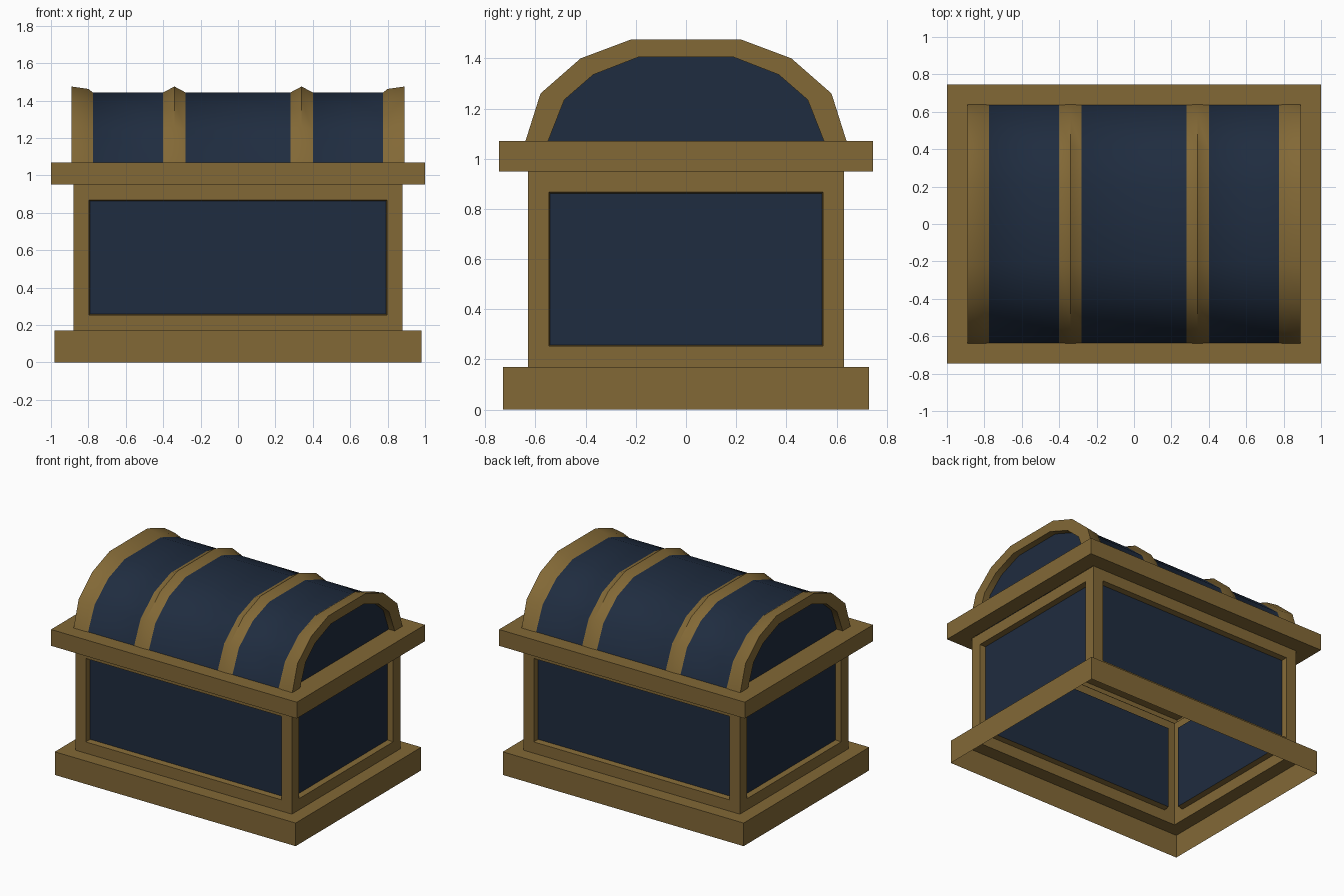
import bpy, bmesh, math
from mathutils import Matrix

if "Cube" in bpy.data.objects:
    bpy.data.objects.remove(bpy.data.objects["Cube"])


def material(name, rgb):
    m = bpy.data.materials.new(name)
    m.diffuse_color = (*rgb, 1)
    m.use_nodes = True
    m.node_tree.nodes["Principled BSDF"].inputs["Base Color"].default_value = m.diffuse_color
    return m


GOLD = material("dull gold", (0.225, 0.140, 0.037))
BLUE = material("dark blue", (0.0135, 0.025, 0.050))


def finish(name, bm):
    me = bpy.data.meshes.new(name)
    bm.to_mesh(me)
    bm.free()
    me.materials.append(GOLD)
    me.materials.append(BLUE)
    ob = bpy.data.objects.new(name, me)
    bpy.context.collection.objects.link(ob)
    bpy.ops.object.select_all(action='DESELECT')
    ob.select_set(True)
    bpy.context.view_layer.objects.active = ob
    bpy.ops.object.shade_smooth_by_angle(angle=math.radians(40))
    return ob


def box(hx, hy, z0, z1):
    bm = bmesh.new()
    bmesh.ops.create_cube(bm, size=1, matrix=Matrix.Translation((0, 0, (z0 + z1) / 2))
                          @ Matrix.Diagonal((2 * hx, 2 * hy, z1 - z0, 1)))
    bm.normal_update()
    return bm


def facing(bm, sign):
    return [f for f in bm.faces if f.normal.z * sign > 0.9]


def cut_hole(bm, faces, margin):
    """Turn a flat face into a ledge of the given width round an opening."""
    bmesh.ops.inset_individual(bm, faces=faces, thickness=margin, use_even_offset=True)
    bmesh.ops.delete(bm, geom=faces, context='FACES_ONLY')


# Plinth: skirt open underneath, with a ledge round the body
bm = box(0.98, 0.73, 0, 0.17)
bmesh.ops.delete(bm, geom=facing(bm, -1), context='FACES_ONLY')
cut_hole(bm, facing(bm, 1), 0.10)
finish("plinth", bm)

# Body: hollow walls with recessed blue panels in gold frames
bm = box(0.88, 0.63, 0.17, 0.95)
bmesh.ops.delete(bm, geom=facing(bm, -1) + facing(bm, 1), context='FACES_ONLY')
panels = list(bm.faces)
bmesh.ops.inset_individual(bm, faces=panels, thickness=0.083, use_even_offset=True)
bmesh.ops.inset_individual(bm, faces=panels, thickness=0.005, depth=-0.042, use_even_offset=True)
for f in panels:
    f.material_index = 1
finish("body", bm)

# Rim between body and lid, hollow so the inside runs up into the lid
bm = box(1.0, 0.745, 0.95, 1.07)
cut_hole(bm, facing(bm, 1), 0.11)
cut_hole(bm, facing(bm, -1), 0.118)
finish("rim", bm)

# Lid: arch profiles (half, right side to top) lofted along x
RAISED = [(0.64, 1.07), (0.58, 1.26), (0.42, 1.40), (0.22, 1.475)]
MIDDLE = [(0.64, 1.07), (0.573, 1.25), (0.413, 1.39), (0.217, 1.462)]
SURFACE = [(0.635, 1.07), (0.56, 1.24), (0.40, 1.375), (0.21, 1.443)]
INNER = [(0.55, 1.07), (0.485, 1.235), (0.37, 1.335), (0.19, 1.405)]

# Rings of the left half: x, profile, material of the strip that follows
half = [(-0.842, INNER, 0), (-0.89, INNER, 0), (-0.89, RAISED, 0), (-0.80, MIDDLE, 0),
        (-0.775, SURFACE, 1), (-0.40, SURFACE, 0), (-0.34, RAISED, 0), (-0.28, SURFACE, 1)]
mirrored = [(-half[i][0], half[i][1], half[i - 1][2]) for i in range(len(half) - 1, -1, -1)]

bm = bmesh.new()
rings = []
for x, prof, mat in half + mirrored:
    pts = prof + [(-y, z) for y, z in reversed(prof)]
    rings.append(([bm.verts.new((x, y, z)) for y, z in pts], mat))
for (a, mat), (b, _) in zip(rings, rings[1:]):
    for i in range(len(a) - 1):
        bm.faces.new((a[i], a[i + 1], b[i + 1], b[i])).material_index = mat
# Blue end panels
for ring in (rings[0][0], rings[-1][0]):
    bm.faces.new(ring).material_index = 1
# Ledge closing the gap between each end panel and the rim
for s in (-1, 1):
    bm.faces.new([bm.verts.new((s * x, y, 1.07)) for x, y in
                  ((0.842, -0.55), (0.89, -0.55), (0.89, 0.55), (0.842, 0.55))])
bmesh.ops.recalc_face_normals(bm, faces=bm.faces)
finish("lid", bm)
